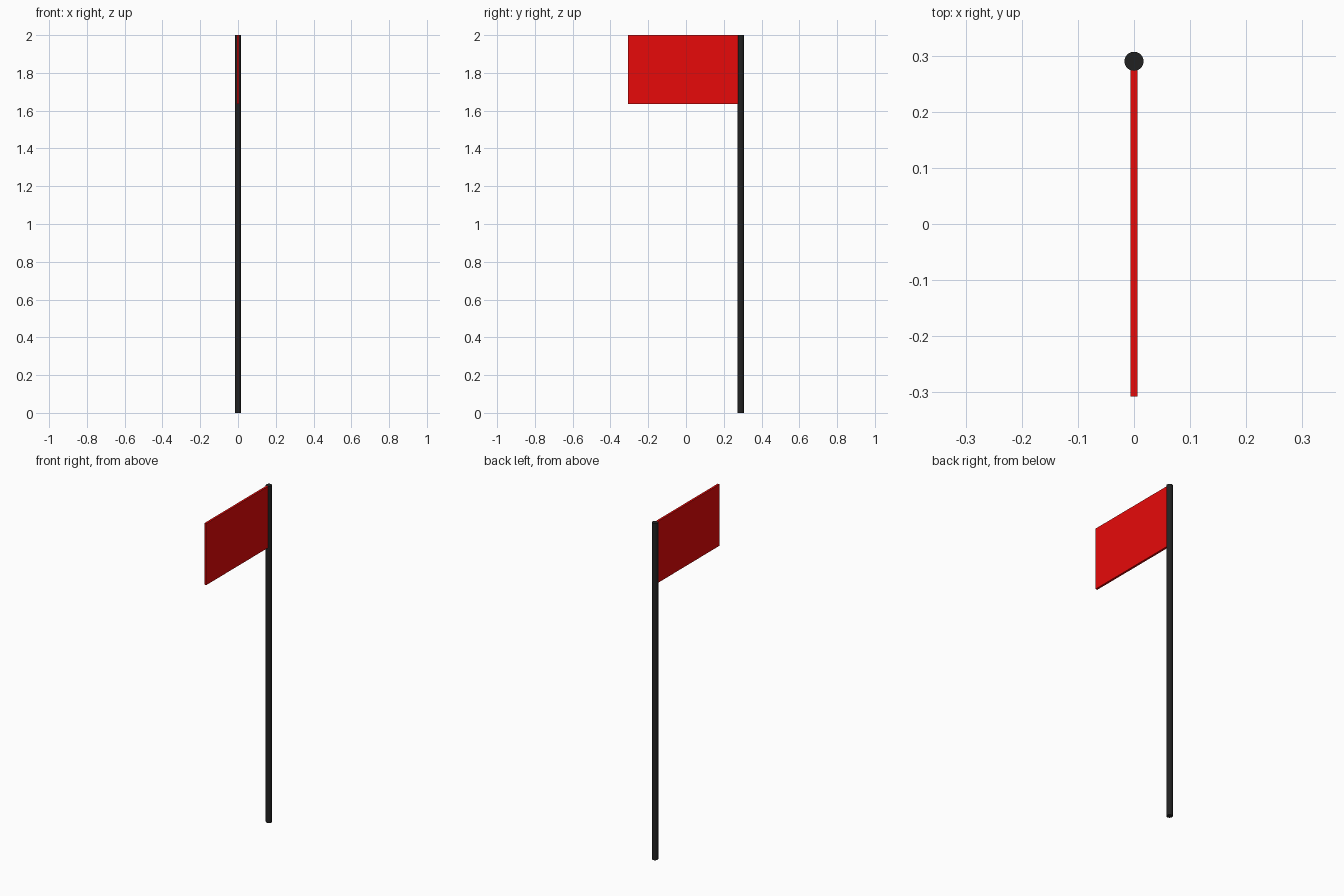
import bpy
from math import radians

if "Cube" in bpy.data.objects:
    bpy.data.objects.remove(bpy.data.objects["Cube"])


def paint(obj, name, color):
    mat = bpy.data.materials.new(name)
    mat.diffuse_color = color
    mat.use_nodes = True
    mat.node_tree.nodes["Principled BSDF"].inputs["Base Color"].default_value = mat.diffuse_color
    obj.data.materials.append(mat)


HEIGHT = 2.0
POLE_R = 0.017
POLE_Y = 0.29

# Pole
bpy.ops.mesh.primitive_cylinder_add(vertices=32, radius=POLE_R, depth=HEIGHT,
                                    location=(0, POLE_Y, HEIGHT / 2))
pole = bpy.context.object
pole.name = "pole"
bpy.ops.object.shade_smooth_by_angle(angle=radians(30))
paint(pole, "dark_metal", (0.015, 0.015, 0.015, 1))

# Flag panel, flush with the pole top and just touching its side
y0, y1 = -0.307, 0.275
z0, z1 = 1.635, HEIGHT
bpy.ops.mesh.primitive_cube_add(size=1, location=(0, (y0 + y1) / 2, (z0 + z1) / 2))
flag = bpy.context.object
flag.name = "flag"
flag.scale = (0.0125, y1 - y0, z1 - z0)
bpy.ops.object.transform_apply(location=False, rotation=False, scale=True)
paint(flag, "red_cloth", (0.8, 0.003, 0.003, 1))
